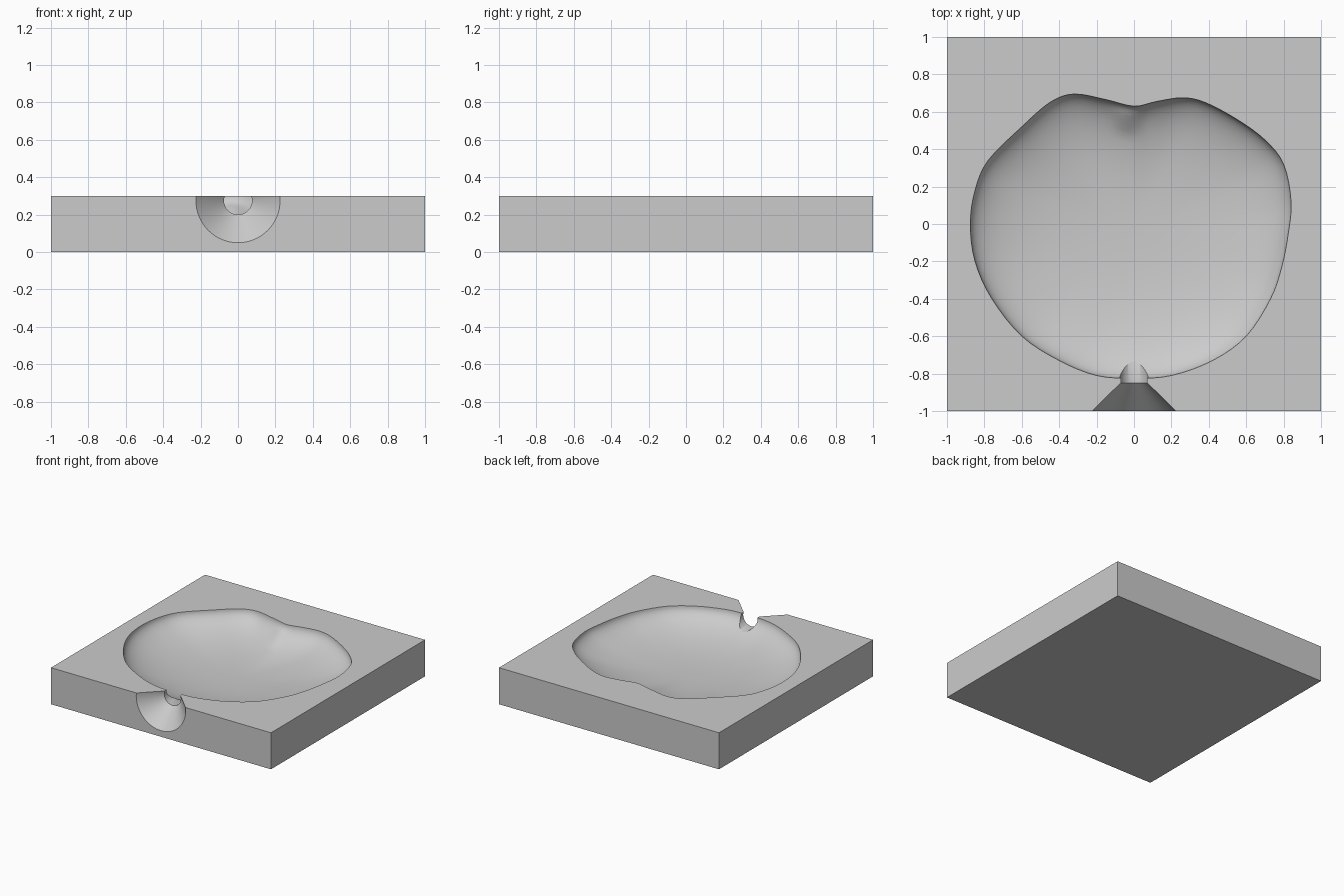
import bpy, bmesh, math
from mathutils import Vector, Matrix

TOP = 0.3
DEPTH = 0.2
CENTRE = Vector((-0.01, -0.05))

old = bpy.data.objects.get("Cube")
if old:
    bpy.data.objects.remove(old)

grey = bpy.data.materials.new("plain grey")
grey.use_nodes = True
grey.diffuse_color = (0.6, 0.6, 0.6, 1)
grey.node_tree.nodes["Principled BSDF"].inputs["Base Color"].default_value = grey.diffuse_color


def finish(bm, name):
    bmesh.ops.recalc_face_normals(bm, faces=bm.faces)
    mesh = bpy.data.meshes.new(name)
    bm.to_mesh(mesh)
    bm.free()
    mesh.materials.append(grey)
    obj = bpy.data.objects.new(name, mesh)
    bpy.context.collection.objects.link(obj)
    return obj


def loft(bm, rings):
    """Skin equal-sized rings of points and cap both ends."""
    rows = [[bm.verts.new(p) for p in ring] for ring in rings]
    n = len(rows[0])
    for a, b in zip(rows, rows[1:]):
        for i in range(n):
            j = (i + 1) % n
            bm.faces.new((a[i], a[j], b[j], b[i]))
    bm.faces.new(rows[0])
    bm.faces.new(rows[-1])


def smooth_loop(points, steps):
    """Closed Catmull-Rom curve through the points."""
    pts = [Vector(p) for p in points]
    n, out = len(pts), []
    for i in range(n):
        a, b, c, d = (pts[(i + k) % n] for k in (-1, 0, 1, 2))
        for s in range(steps):
            t = s / steps
            out.append(0.5 * (2 * b + (c - a) * t + (2 * a - 5 * b + 4 * c - d) * t * t
                              + (3 * b - a - 3 * c + d) * t ** 3))
    return out


# Block
bm = bmesh.new()
bmesh.ops.create_cube(bm, size=1, matrix=Matrix.Translation((0, 0, TOP / 2))
                      @ Matrix.Diagonal((2, 2, TOP, 1)))
block = finish(bm, "mould_block")

# Fruit-shaped cavity, notched at the back
outline = smooth_loop([
    (0, .63), (.12, .655), (.26, .675), (.38, .65), (.55, .56), (.7, .45), (.8, .32),
    (.84, .12), (.825, -.05), (.79, -.23), (.73, -.4), (.6, -.6), (.42, -.73), (.2, -.81),
    (0, -.825), (-.2, -.81), (-.4, -.73), (-.6, -.6), (-.76, -.4), (-.85, -.2), (-.875, 0),
    (-.85, .18), (-.78, .34), (-.6, .52), (-.45, .65), (-.32, .695), (-.15, .665)], 4)


def cavity_ring(t):
    ring = []
    for p in outline:
        q = CENTRE + (p - CENTRE) * t
        depth = DEPTH * math.sqrt(max(0, 1 - t ** 2.4))
        # small ridge below the notch
        ridge = max(0, 1 - abs(q.x + .04) / .09) * max(0, 1 - abs(q.y - .59) / .11)
        ring.append((q.x, q.y, TOP - depth * (1 - .35 * ridge)))
    return ring


STEPS = 22
rim = [(p.x, p.y, TOP + .1) for p in outline]
rings = [cavity_ring(math.cos(math.pi / 2 * i / STEPS)) for i in range(STEPS)]
bm = bmesh.new()
loft(bm, [rim] + rings)
cavity = finish(bm, "cavity_cutter")

# Pouring funnel and its channel, turned around the y direction
SIDES = 64
bm = bmesh.new()
loft(bm, [[(r * math.cos(2 * math.pi * i / SIDES), y,
            TOP - .025 + r * math.sin(2 * math.pi * i / SIDES)) for i in range(SIDES)]
          for y, r in ((-1.05, .275), (-.85, .075), (-.62, .075))])
funnel = finish(bm, "funnel_cutter")

# Cut both hollows out of the block
bpy.context.view_layer.objects.active = block
for cutter in (cavity, funnel):
    cutter.hide_render = True
    mod = block.modifiers.new(cutter.name, "BOOLEAN")
    mod.operation = "DIFFERENCE"
    mod.solver = "EXACT"
    mod.object = cutter
    bpy.ops.object.modifier_apply(modifier=mod.name)
    bpy.data.objects.remove(cutter)

bpy.ops.object.select_all(action="DESELECT")
block.select_set(True)
bpy.ops.object.shade_smooth_by_angle(angle=math.radians(35))
